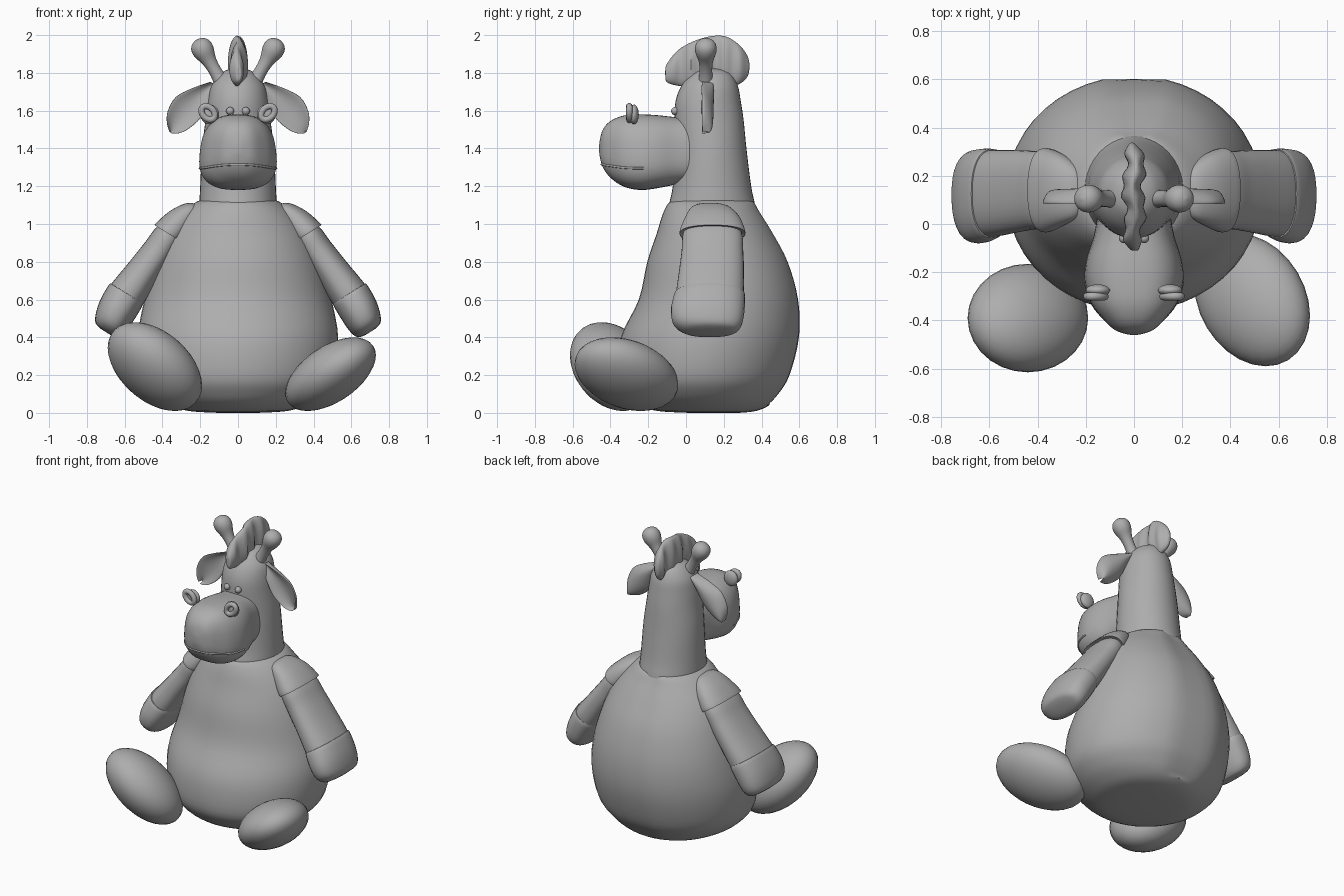
import bpy, bmesh, math
from mathutils import Vector, Matrix
from mathutils.bvhtree import BVHTree

cube = bpy.data.objects.get("Cube")
if cube:
    bpy.data.objects.remove(cube, do_unlink=True)

GREY = (0.42, 0.42, 0.42, 1)
plush = bpy.data.materials.new("plush grey")
plush.use_nodes = True
plush.diffuse_color = GREY
plush.node_tree.nodes["Principled BSDF"].inputs["Base Color"].default_value = GREY

X, Y, Z = Vector((1, 0, 0)), Vector((0, 1, 0)), Vector((0, 0, 1))
parts = []


def finish(name, bm):
    """Turn a bmesh into a coloured object."""
    bmesh.ops.recalc_face_normals(bm, faces=bm.faces)
    mesh = bpy.data.meshes.new(name)
    bm.to_mesh(mesh)
    bm.free()
    mesh.materials.append(plush)
    obj = bpy.data.objects.new(name, mesh)
    bpy.context.collection.objects.link(obj)
    parts.append(obj)
    return obj


def smooth_path(rows, steps):
    """Catmull-Rom interpolation of rows of numbers."""
    out = []
    for i in range(len(rows) - 1):
        p = [rows[max(0, min(len(rows) - 1, i + k))] for k in (-1, 0, 1, 2)]
        for j in range(steps):
            t = j / steps
            out.append([0.5 * (2 * b + (c - a) * t + (2 * a - 5 * b + 4 * c - d) * t * t
                               + (3 * b - a - 3 * c + d) * t ** 3) for a, b, c, d in zip(*p)])
    return out + [list(rows[-1])]


def loft(name, rings, u, v, seg=32, steps=4, power=1.0, side=1, warp=None):
    """Skin over rings (x, y, z, radius along u, radius along v)."""
    bm = bmesh.new()
    loops = []
    for x, y, z, ru, rv in smooth_path(rings, steps):
        loop = []
        for k in range(seg):
            a = math.tau * k / seg
            c, s = (math.copysign(abs(f) ** power, f) for f in (math.cos(a), math.sin(a)))
            p = Vector((x, y, z)) + u * max(ru, 0.002) * c + v * max(rv, 0.002) * s
            if warp:
                p = warp(p, c, s)
            p.x *= side
            loop.append(bm.verts.new(p))
        loops.append(loop)
    for a, b in zip(loops, loops[1:]):
        for k in range(seg):
            n = (k + 1) % seg
            bm.faces.new((a[k], a[n], b[n], b[k]))
    bm.faces.new(loops[0])
    bm.faces.new(loops[-1])
    return finish(name, bm)


def ball(name, matrix):
    bm = bmesh.new()
    bmesh.ops.create_uvsphere(bm, u_segments=28, v_segments=18, radius=1, matrix=matrix)
    return finish(name, bm)


def tube(name, points, radius, closed=False):
    """Round cord along a list of points."""
    curve = bpy.data.curves.new(name, "CURVE")
    curve.dimensions = "3D"
    curve.bevel_depth, curve.bevel_resolution = radius, 3
    spline = curve.splines.new("POLY")
    spline.points.add(len(points) - 1)
    for sp, p in zip(spline.points, points):
        sp.co = (*p, 1)
    spline.use_cyclic_u = closed
    curve.materials.append(plush)
    obj = bpy.data.objects.new(name, curve)
    bpy.context.collection.objects.link(obj)


def profile(rows):
    """Rows (z, half width, front y, back y) to rings."""
    return [(0, (f + b) / 2, z, w, (b - f) / 2) for z, w, f, b in rows]


# Torso with a shallow seam down the back
def back_seam(p, c, s):
    if s > 0.99 and p.z > 0.05:
        p.y -= 0.012
    return p


loft("body", profile([
    (0, .1, .02, .28), (.01, .26, -.15, .37), (.04, .35, -.24, .44), (.1, .44, -.31, .5),
    (.2, .51, -.36, .56), (.4, .53, -.345, .61), (.6, .495, -.25, .605), (.8, .44, -.205, .55),
    (.95, .375, -.155, .47), (1.06, .29, -.12, .4), (1.12, .215, -.08, .36), (1.13, .15, 0, .3),
]), X, Y, seg=48, warp=back_seam)

# Long neck flowing into the head
loft("neck_and_head", profile([
    (1.0, .205, -.1, .37), (1.1, .205, -.09, .365), (1.2, .2, -.07, .345), (1.4, .19, -.055, .32),
    (1.55, .172, -.06, .305), (1.65, .16, -.055, .29), (1.73, .142, -.025, .275),
    (1.79, .1, .025, .245), (1.815, .06, .07, .21), (1.825, .01, .13, .16),
]), X, Y, seg=40)

# Muzzle with jowls wider than the bridge
def jowls(p, c, s):
    p.x *= 1 - 0.5 * (p.z - 1.35)
    return p


muzzle = loft("muzzle", [
    (0, .05, 1.39, .15, .17), (0, -.05, 1.387, .168, .178), (0, -.15, 1.383, .198, .193),
    (0, -.24, 1.38, .204, .2), (0, -.33, 1.386, .178, .188), (0, -.4, 1.395, .125, .15),
    (0, -.44, 1.4, .08, .1), (0, -.457, 1.4, .03, .04), (0, -.46, 1.4, .002, .002),
], X, Z, seg=40, power=.75, warp=jowls)

# Mouth line laid on the muzzle surface
surface = BVHTree.FromPolygons([v.co for v in muzzle.data.vertices],
                               [p.vertices[:] for p in muzzle.data.polygons])
mouth = []
for i in range(41):
    a = math.radians(-97 + 194 * i / 40)
    hit = surface.ray_cast(Vector((0, -.25, 1.315 - .02 * math.sin(a) ** 2)),
                           Vector((math.sin(a), -math.cos(a), 0)))[0]
    if hit:
        mouth.append(hit)
tube("mouth_line", mouth, .006)

# Tuft on top of the head
def wavy(p, c, s):
    p.x = p.x * (1 + .2 * math.sin(p.y * 70)) + .008 * math.sin(p.y * 32)
    return p


loft("head_tuft", [(0, y, (lo + hi) / 2, w, (hi - lo) / 2) for y, lo, hi, w in [
    (-.11, 1.79, 1.81, .006), (-.1, 1.75, 1.85, .025), (-.03, 1.73, 1.93, .036),
    (.09, 1.72, 1.985, .042), (.2, 1.72, 1.995, .042), (.28, 1.74, 1.95, .036),
    (.325, 1.78, 1.89, .022), (.337, 1.83, 1.84, .005)]], X, Z, steps=6, warp=wavy)

# Paired parts
arm_across = Vector((.85, 0, .53))
ear_across = Vector((.75, 0, .66))
horn_across = Vector((.87, 0, -.5))


def cupped(p, c, s):
    p.y += (.022 - .045 * c * c) if s < 0 else .01 - .03 * c * c
    return p


for side, label in ((1, "left"), (-1, "right")):
    loft(label + "_arm", [
        (.28, .14, 1.05, .04, .1), (.36, .14, .95, .076, .155), (.42, .14, .86, .084, .163),
        (.5, .135, .75, .09, .172), (.6, .125, .61, .1, .18), (.63, .12, .56, .08, .16),
    ], arm_across, Y, side=side, power=.85)
    loft(label + "_hand", [
        (.59, .125, .63, .09, .17), (.593, .125, .625, .104, .187), (.64, .115, .545, .104, .195),
        (.675, .115, .475, .092, .182), (.694, .125, .438, .07, .14), (.7, .13, .428, .03, .07),
    ], arm_across, Y, side=side, power=.85)
    loft(label + "_shoulder_cap", [
        (.21, .13, 1.1, .015, .04), (.24, .13, 1.085, .045, .1), (.3, .14, 1.03, .072, .145),
        (.365, .14, .955, .086, .175), (.367, .14, .953, .076, .16),
    ], arm_across, Y, side=side, power=.85)
    loft(label + "_ear", [
        (.13, .11, 1.74, .02, .025), (.2, .11, 1.68, .058, .028), (.265, .11, 1.615, .086, .026),
        (.318, .11, 1.55, .072, .024), (.345, .11, 1.508, .042, .018), (.358, .11, 1.485, .008, .006),
    ], ear_across, Y, side=side, warp=cupped)
    loft(label + "_horn", [
        (x, .105, z, r, r) for x, z, r in [
            (.07, 1.72, .045), (.115, 1.8, .034), (.15, 1.86, .038), (.18, 1.912, .056),
            (.2, 1.946, .054), (.213, 1.968, .034), (.218, 1.977, .004)]
    ], horn_across, Y, seg=24, side=side)
    ball(label + "_eye", Matrix.Translation((side * .042, -.058, 1.598)) @ Matrix.Scale(.021, 4))
    # Nostril: a tilted rim in front of a rounded back
    rim = [(side * (.158 + .034 * math.cos(a) + .012 * math.sin(a)), -.3,
            1.588 + .036 * math.sin(a)) for a in (math.tau * k / 24 for k in range(24))]
    tube(label + "_nostril_rim", rim, .017, closed=True)
    ball(label + "_nostril_back", Matrix.Translation((side * .15, -.275, 1.58))
         @ Matrix.Diagonal((.05, .025, .052, 1)))


# Feet: leaning ellipsoids given by half sizes and how the widest point shifts
def foot(name, centre, half, dy, dz, yz):
    hx, hy, hz = half
    b = math.sqrt(hy * hy - dy * dy)
    c = (yz - dy * dz) / b
    d = math.sqrt(hz * hz - dz * dz - c * c)
    shape = Matrix(((hx, 0, 0), (dy, b, 0), (dz, c, d))).to_4x4()
    ball(name, Matrix.Translation(centre) @ shape)


foot("left_foot", (.49, -.315, .205), (.24, .275, .195), -.065, .1, -.015)
foot("right_foot", (-.44, -.39, .245), (.25, .225, .235), 0, -.1, -.0135)

# Smooth shading with sharp edges kept
bpy.ops.object.select_all(action="DESELECT")
for obj in parts:
    obj.select_set(True)
bpy.context.view_layer.objects.active = parts[0]
bpy.ops.object.shade_smooth_by_angle(angle=math.radians(40))
